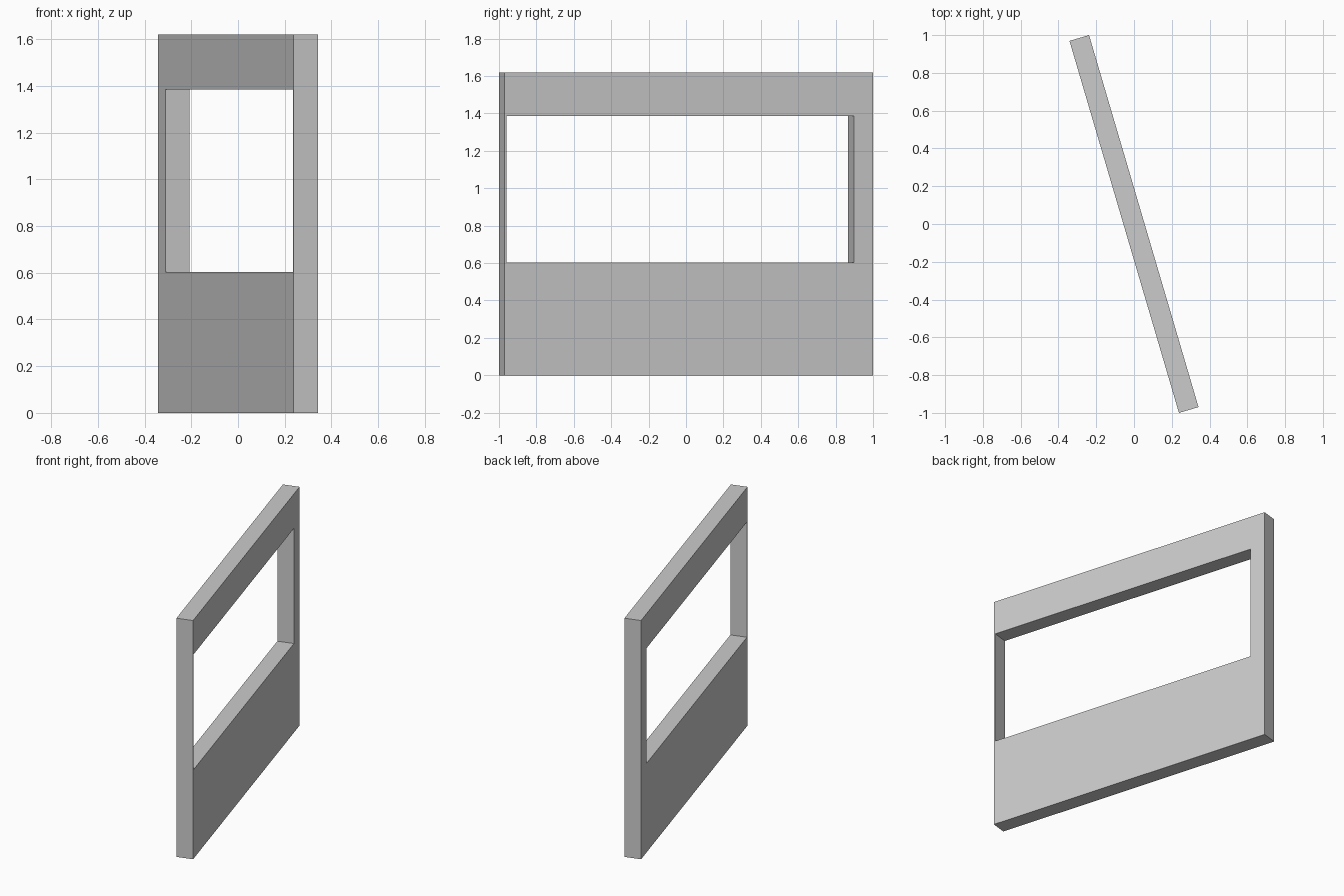
import bpy, bmesh, math

cube = bpy.data.objects.get("Cube")
if cube:
    bpy.data.objects.remove(cube, do_unlink=True)

LENGTH, THICK, HEIGHT = 2.053, 0.108, 1.62
ANGLE = math.radians(16.4)
HALF = LENGTH / 2

# Single flat colour
grey = bpy.data.materials.new("light_grey")
grey.use_nodes = True
colour = (0.6, 0.6, 0.6, 1)
grey.diffuse_color = colour
grey.node_tree.nodes["Principled BSDF"].inputs["Base Color"].default_value = colour


def rectangle(y0, y1, z0, z1):
    return [(y0, z0), (y1, z0), (y1, z1), (y0, z1)]


# Wall outline, and a window opening with a very thin post at the front end
outer = rectangle(-HALF, HALF, 0, HEIGHT)
inner = rectangle(-HALF + 0.011, HALF - 0.107, 0.604, 1.386)

bm = bmesh.new()


def ring(points, x):
    return [bm.verts.new((x, y, z)) for y, z in points]


# Four loops joined in a closed cycle: both wall faces, outer rim, opening reveal
loops = [ring(outer, -THICK / 2), ring(outer, THICK / 2),
         ring(inner, THICK / 2), ring(inner, -THICK / 2)]
for k in range(4):
    a, b = loops[k], loops[(k + 1) % 4]
    for i in range(4):
        j = (i + 1) % 4
        bm.faces.new((a[i], a[j], b[j], b[i]))
bmesh.ops.recalc_face_normals(bm, faces=bm.faces)

mesh = bpy.data.meshes.new("wall_with_window_opening")
bm.to_mesh(mesh)
bm.free()
mesh.materials.append(grey)

# Wall stands turned about the vertical axis
wall = bpy.data.objects.new("wall_with_window_opening", mesh)
wall.rotation_euler.z = ANGLE
bpy.context.collection.objects.link(wall)
